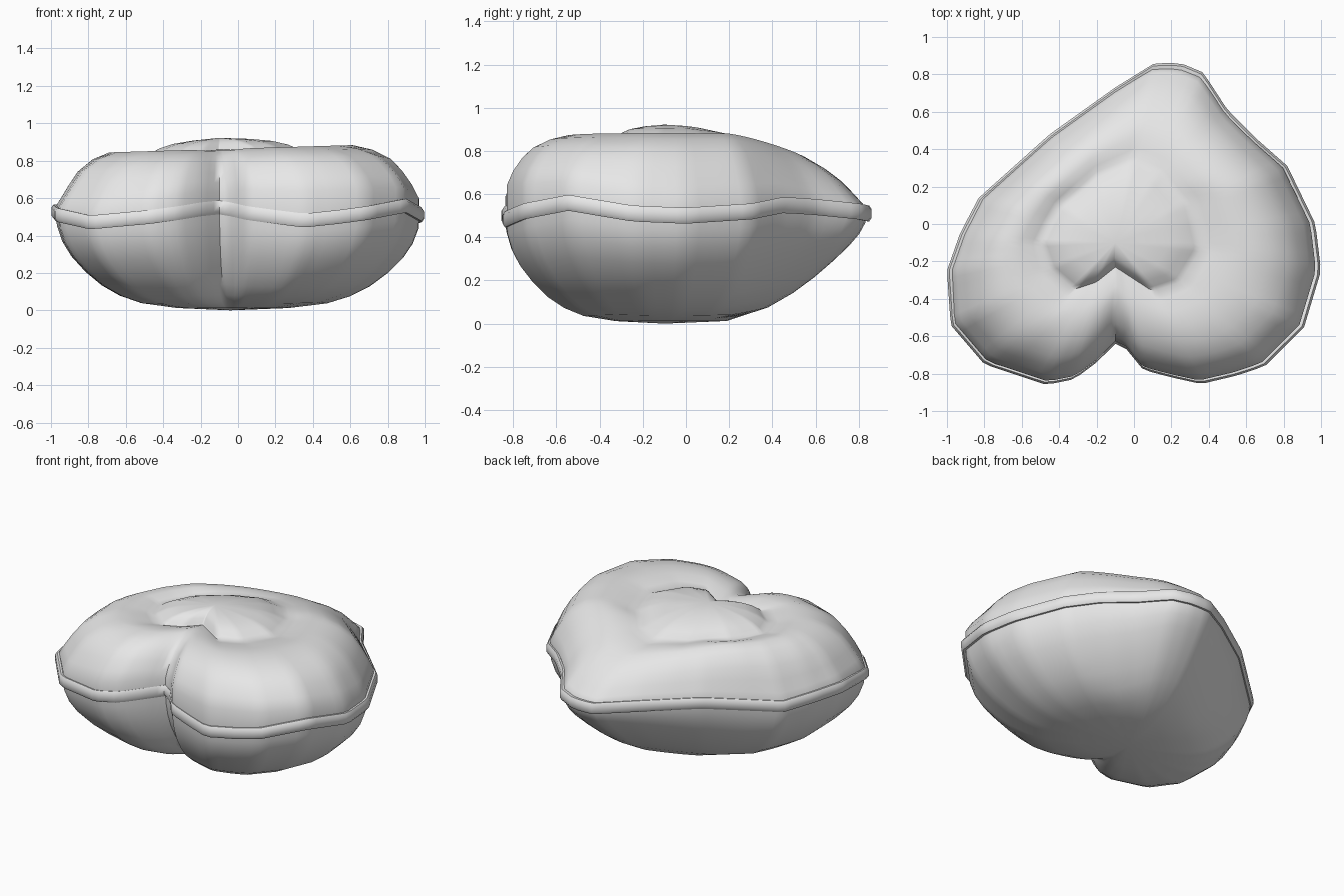
import bpy, bmesh, math
from mathutils import Vector

if "Cube" in bpy.data.objects:
    bpy.data.objects.remove(bpy.data.objects["Cube"])

STEPS = 120
CENTRE = Vector((-.1, -.1))

# Seam outline of the heart (x, y, seam height), counterclockwise from the cleft
SEAM = [(-.1, -.64, .55), (-.04, -.67, .54), (.05, -.78, .52), (.2, -.82, .5),
        (.36, -.855, .48), (.55, -.81, .5), (.7, -.76, .52), (.91, -.55, .56),
        (1, -.25, .51), (.97, 0, .5), (.82, .31, .52), (.65, .46, .55),
        (.5, .61, .54), (.37, .81, .52), (.25, .86, .51), (.11, .86, .51),
        (-.1, .73, .53), (-.45, .48, .55), (-.83, .14, .5), (-.93, -.05, .52),
        (-1, -.25, .53), (-.98, -.54, .51), (-.8, -.75, .47), (-.47, -.86, .5),
        (-.32, -.83, .52), (-.2, -.74, .54)]
# Outline of the raised heart on top
PAD = [(-.1, -.23), (.1, -.36), (.25, -.31), (.36, -.13), (.3, .12), (.15, .3),
       (0, .36), (-.2, .28), (-.4, .1), (-.5, -.1), (-.45, -.24), (-.32, -.35),
       (-.2, -.31)]


def cast(outline, angle):
    """Radius and seam height where a ray from the centre meets an outline."""
    ray = Vector((math.sin(angle), -math.cos(angle)))
    for a, b in zip(outline, outline[1:] + outline[:1]):
        pa, pb = Vector(a[:2]) - CENTRE, Vector(b[:2]) - CENTRE
        edge = pb - pa
        det = ray.cross(edge)
        if abs(det) < 1e-9:
            continue
        radius = pa.cross(edge) / det
        t = pa.cross(ray) / det
        if radius > 0 and -1e-5 <= t <= 1 + 1e-5:
            return radius, a[-1] + (b[-1] - a[-1]) * t
    return .5, .5


angles = [i * math.tau / STEPS for i in range(STEPS)]
seam = [cast(SEAM, a) for a in angles]
pad = [cast(PAD, a)[0] for a in angles]


def place(i, radius):
    return (CENTRE.x + radius * math.sin(angles[i]),
            CENTRE.y - radius * math.cos(angles[i]))


def tip_taper(y, strength):
    return 1 - strength * max(0, (y - .2) / .65) ** 1.3


def cleft_dip(x, y):
    ramp = min(1, max(0, (-.35 - y) / .25))
    return .12 * ramp * math.exp(-((x + .1) / .08) ** 2)


def top_ring(u, rise):
    """Ring between the seam (u=0) and the raised heart (u=1)."""
    ring = []
    for i, (r, z) in enumerate(seam):
        r *= .975
        x, y = place(i, r + (pad[i] - r) * u)
        full = .865 + .03 * x - z
        # Fuller at the front lobes, slacker on the -x side
        power = max(.5, 1.05 + .6 * min(y, 0) + .6 * max(0, -x))
        h = rise ** power * tip_taper(y, .6)
        ring.append((x, y, z + full * h * (1 - cleft_dip(x, y))))
    return ring


def pad_ring(scale, height):
    ring = []
    for i in range(STEPS):
        x, y = place(i, pad[i] * scale)
        ring.append((x, y, height + .03 * x - .1 * max(0, y)))
    return ring


def bottom_ring(scale, height):
    ring = []
    for i, (r, z) in enumerate(seam):
        x, y = place(i, r * scale)
        drop = (z - height * z / .5) * tip_taper(y, .42)
        ring.append((x + .06 * (1 - scale), y, z - drop))
    return ring


def make_object(name, rings, material, closed=False, caps=()):
    """Bridge the rings, and close the ends with a fan to each cap point."""
    bm = bmesh.new()
    loops = [[bm.verts.new(p) for p in ring] for ring in rings]
    pairs = list(zip(loops, loops[1:])) + ([(loops[-1], loops[0])] if closed else [])
    for a, b in pairs:
        for i in range(STEPS):
            j = (i + 1) % STEPS
            bm.faces.new((a[i], a[j], b[j], b[i]))
    for loop, point in caps:
        tip = bm.verts.new(point)
        ring = loops[loop]
        for i in range(STEPS):
            bm.faces.new((ring[i], ring[(i + 1) % STEPS], tip))
    bmesh.ops.recalc_face_normals(bm, faces=bm.faces)
    mesh = bpy.data.meshes.new(name)
    bm.to_mesh(mesh)
    bm.free()
    mesh.materials.append(material)
    obj = bpy.data.objects.new(name, mesh)
    bpy.context.collection.objects.link(obj)
    bpy.ops.object.select_all(action="DESELECT")
    obj.select_set(True)
    bpy.context.view_layer.objects.active = obj
    bpy.ops.object.shade_smooth_by_angle(angle=math.radians(60))


fabric = bpy.data.materials.new("light grey fabric")
fabric.use_nodes = True
fabric.diffuse_color = (.8, .8, .8, 1)
fabric.node_tree.nodes["Principled BSDF"].inputs["Base Color"].default_value = (.8, .8, .8, 1)

# Stuffed cushion: underside, sides, rolled top and raised heart
under = [(.3, .012), (.5, .037), (.62, .075), (.72, .127), (.81, .195),
         (.89, .275), (.94, .35), (.97, .43)]
upper = [(0, .01), (0, .19), (.06, .38), (.14, .58), (.24, .77), (.4, .92),
         (.58, 1), (.75, .99), (.9, .95), (1, .92)]
raised = [(.92, .853), (.8, .878), (.62, .9), (.35, .915)]
rings = [bottom_ring(s, z) for s, z in under]
rings += [top_ring(u, h) for u, h in upper]
rings += [pad_ring(s, z) for s, z in raised]
make_object("heart_cushion", rings, fabric,
            caps=[(0, (CENTRE.x + .06, CENTRE.y, 0)), (-1, (*CENTRE, .922))])

# Piping sewn along the seam
profile = [(-.05, -.032), (-.012, -.037), (0, -.02), (0, .02), (-.012, .037), (-.05, .032)]
make_object("seam_piping",
            [[(*place(i, r + out), z + up) for i, (r, z) in enumerate(seam)]
             for out, up in profile], fabric, closed=True)
